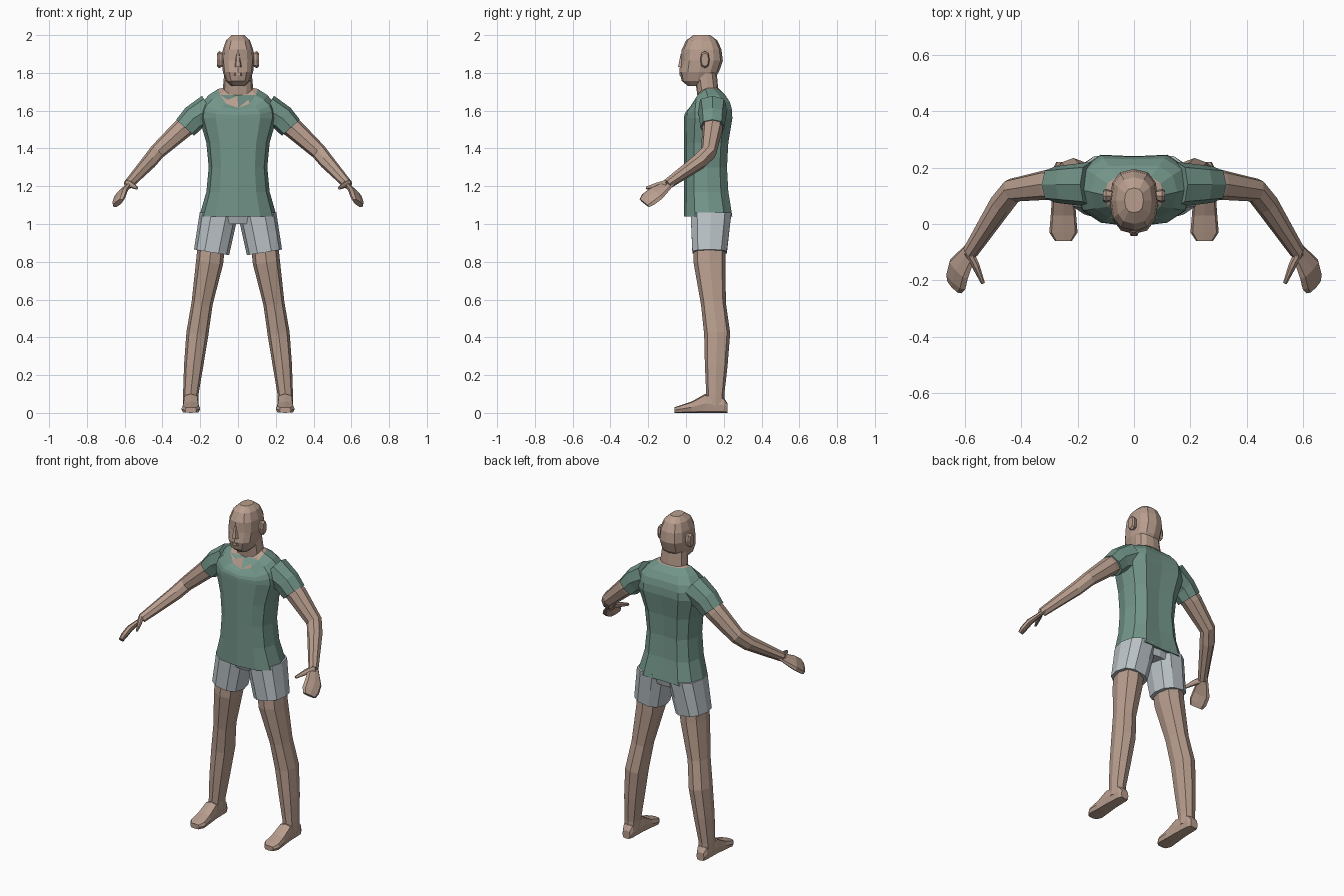
import bpy, bmesh, math
from mathutils import Vector

cube = bpy.data.objects.get("Cube")
if cube:
    bpy.data.objects.remove(cube, do_unlink=True)


def make_material(name, red, green, blue):
    material = bpy.data.materials.new(name)
    material.use_nodes = True
    color = (red, green, blue, 1)
    material.diffuse_color = color
    shader = material.node_tree.nodes["Principled BSDF"]
    shader.inputs["Base Color"].default_value = color
    return material


skin = make_material("skin", .48, .34, .27)
shirt_green = make_material("shirt green", .17, .3, .25)
shorts_grey = make_material("shorts grey", .5, .55, .58)
BODY_SIDES = 12


def ring(center, u, v, sides=8, power=.8):
    """Rounded cross-section spanned by the half axes u and v."""
    center, u, v = Vector(center), Vector(u), Vector(v)
    points = []
    for i in range(sides):
        angle = math.tau * i / sides
        a, b = math.cos(angle), math.sin(angle)
        points.append(center + u * math.copysign(abs(a) ** power, a)
                      + v * math.copysign(abs(b) ** power, b))
    return points


def level(z, half_width, front, back, x=0, drop=0, tilt=0, sides=BODY_SIDES):
    """Horizontal section; drop lowers its front, tilt raises its outer side."""
    middle, depth = (front + back) / 2, (back - front) / 2
    points = ring((x, middle, z), (half_width, 0, 0), (0, depth, 0), sides)
    for point in points:
        forward = max(0, (middle - point.y) / depth)
        outward = (point.x - x) / half_width
        point.z += tilt * outward - drop * forward ** 2
    return points


def loft(name, rings, material, mirror=False):
    """Skin a series of sections and close both ends."""
    bm = bmesh.new()
    rows = [[bm.verts.new(point) for point in points] for points in rings]
    for low, high in zip(rows, rows[1:]):
        for i in range(len(low)):
            bm.faces.new((low[i - 1], low[i], high[i], high[i - 1]))
    bm.faces.new(rows[0])
    bm.faces.new(rows[-1])
    bmesh.ops.recalc_face_normals(bm, faces=bm.faces)
    mesh = bpy.data.meshes.new(name)
    bm.to_mesh(mesh)
    bm.free()
    mesh.materials.append(material)
    part = bpy.data.objects.new(name, mesh)
    bpy.context.collection.objects.link(part)
    if mirror:
        modifier = part.modifiers.new("mirror", "MIRROR")
        modifier.use_mirror_merge = False


def limb(name, stations, material, wide=(0, 1, 0), flatness=1.0):
    """Mirrored tube through stations of x, y, z and half width."""
    path = [Vector(station[:3]) for station in stations]
    rings = []
    for i, station in enumerate(stations):
        radius = station[-1]
        along = path[min(i + 1, len(path) - 1)] - path[max(i - 1, 0)]
        along.normalize()
        u = Vector(wide)
        u = (u - along * u.dot(along)).normalized()
        v = along.cross(u)
        rings.append(ring(path[i], u * radius, v * radius * flatness))
    loft(name, rings, material, mirror=True)


# Shirt: narrow at the waist, flaring to hem and chest, grooved along the spine
shirt = []
for i in range(-2, 3):
    flare = (i / 2) ** 2
    section = level(1.3 + .13 * i, .155 + .05 * flare, -.01, .23 + .03 * flare)
    section[BODY_SIDES // 4].y -= .02
    shirt.append(section)

# Shoulder yoke: the chest section closes in a curve towards the scooped neckline
neckline = level(1.715, .105, .03, .175, drop=.1)
chest = shirt[-1]
for step in (.3, .55, .8, 1):
    section = []
    for start, end in zip(chest, neckline):
        point = start.lerp(end, step ** 3)
        point.z = start.z + (end.z - start.z) * step
        section.append(point)
    shirt.append(section)
loft("shirt_body", shirt, shirt_green)

limb("sleeve", [(.15, .14, 1.61, .08),
                (.235, .14, 1.56, .07),
                (.28, .14, 1.51, .064)], shirt_green)

# Arms, with flat hands and thumbs
limb("arm", [(.25, .14, 1.54, .055),
             (.3, .14, 1.5, .054),
             (.43, .12, 1.38, .042),
             (.47, .07, 1.33, .04),
             (.58, -.1, 1.21, .026)], skin)
palm_width = (-.6, -.65, .5)
limb("hand", [(.57, -.08, 1.22, .026),
              (.62, -.16, 1.16, .053),
              (.63, -.2, 1.13, .053),
              (.635, -.22, 1.11, .04)], skin, palm_width, flatness=.35)
limb("thumb", [(.585, -.1, 1.215, .02),
               (.56, -.15, 1.205, .016),
               (.535, -.21, 1.19, .008)], skin, palm_width, flatness=.8)

# Shorts: a seat and two legs that spread downwards
loft("shorts_seat", [level(1.06, .19, .02, .235),
                     level(1, .13, .04, .22)], shorts_grey)
loft("shorts_leg", [level(1.06 - .21 * t, .103 - .01 * t, .02 + .01 * t, .245 - .025 * t,
                          x=.1 + .04 * t, tilt=.015 * t, sides=10)
                    for t in (0, .25, .5, 1)], shorts_grey, mirror=True)

# Legs
limb("leg", [(.14, .125, .9, .085),
             (.15, .125, .8, .085),
             (.19, .145, .58, .066),
             (.215, .165, .42, .069),
             (.235, .16, .25, .06),
             (.25, .155, .1, .048),
             (.25, .155, .04, .048)], skin, flatness=.85)

# Feet, from heel to toes
loft("foot", [ring((.25, y, height / 2), (half_width, 0, 0), (0, 0, height / 2), power=.5)
              for y, half_width, height in ((.22, .025, .05), (.2, .035, .08), (.1, .04, .1),
                                            (.03, .045, .06), (-.03, .05, .04),
                                            (-.06, .03, .03))], skin, mirror=True)

# Neck rising from the neckline
loft("neck", [neckline,
              level(1.72, .08, .06, .17, drop=.04),
              level(1.83, .07, .04, .16)], skin)

# Head: an egg with the chin set forward and shallow eye sockets
head = []
for i in range(-3, 4):
    angle = math.radians(25 * i)
    size = math.cos(angle) ** .7
    middle = .085 + .03 * min(0, math.sin(angle))
    head.append(level(1.865 + .14 * math.sin(angle), .086 * size,
                      middle - .115 * size, middle + .11 * size))
brow = head[len(head) // 2]
for i in (8, 10):
    brow[i].y += .012
loft("head", head, skin)

# Nose, lips and ears
loft("nose", [level(1.83, .02, -.045, 0, sides=6),
              level(1.9, .01, -.03, 0, sides=6)], skin)
loft("lips", [level(z, .025, -.037, 0, sides=6) for z in (1.785, 1.8)], skin)
loft("ear", [ring((x, .1, 1.87), (0, .55 * radius, 0), (0, 0, radius))
             for x, radius in ((.07, .03), (.1, .045), (.11, .035))], skin, mirror=True)
